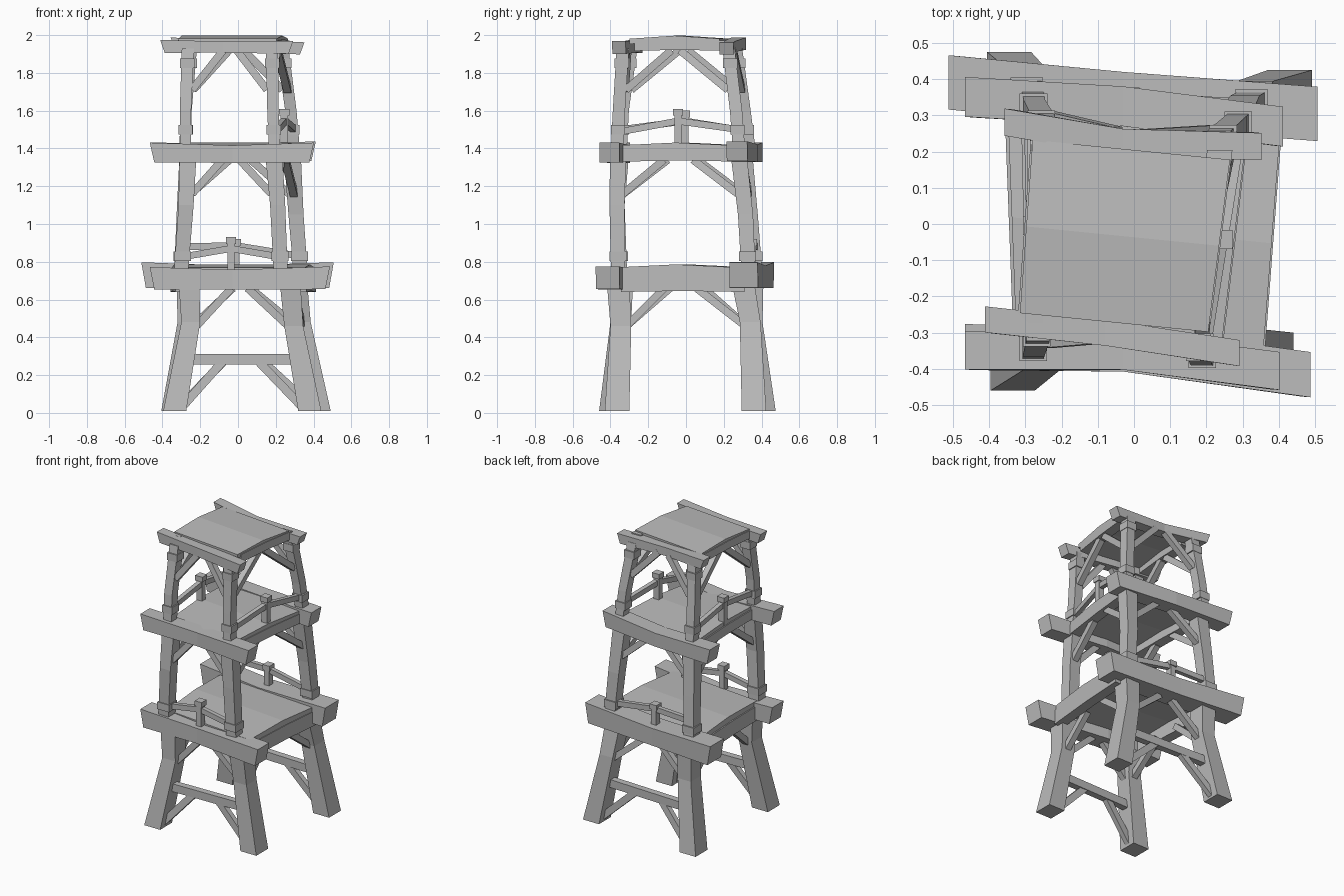
import bpy, bmesh
from mathutils import Vector

cube = bpy.data.objects.get("Cube")
if cube:
    bpy.data.objects.remove(cube)

wood = bpy.data.materials.new("grey_wood")
wood.use_nodes = True
wood.diffuse_color = (0.5, 0.5, 0.5, 1)
wood.node_tree.nodes["Principled BSDF"].inputs["Base Color"].default_value = (0.5, 0.5, 0.5, 1)

X, Y, Z = Vector((1, 0, 0)), Vector((0, 1, 0)), Vector((0, 0, 1))


def sweep(name, points, sizes, u, v, flare=0):
    """Loft rectangles (size along u, size along v) through the points."""
    bm = bmesh.new()
    pts = [Vector(p) for p in points]
    if isinstance(sizes, tuple):
        sizes = [sizes] * len(pts)
    along = (pts[-1] - pts[0]).normalized()
    rings = []
    for i, (p, (a, b)) in enumerate(zip(pts, sizes)):
        lean = along * flare * ((i == len(pts) - 1) - (i == 0))
        rings.append([bm.verts.new(p + u * a * s / 2 + v * b * t / 2 + lean * t)
                      for s, t in ((-1, -1), (1, -1), (1, 1), (-1, 1))])
    for r, q in zip(rings, rings[1:]):
        for k in range(4):
            bm.faces.new((r[k], r[k - 3], q[k - 3], q[k]))
    bm.faces.new(rings[0])
    bm.faces.new(rings[-1])
    bmesh.ops.recalc_face_normals(bm, faces=bm.faces)
    mesh = bpy.data.meshes.new(name)
    bm.to_mesh(mesh)
    bm.free()
    mesh.materials.append(wood)
    obj = bpy.data.objects.new(name, mesh)
    bpy.context.collection.objects.link(obj)


def brace(name, a, b, normal, width=0.045, depth=0.04):
    """Straight strut lying in the plane facing the given normal."""
    d = Vector(b) - Vector(a)
    sweep(name, [a, b], (depth, width), normal, d.cross(normal).normalized())


def mid(a, b, t=0.5, z=None):
    p = Vector(a).lerp(Vector(b), t)
    if z is not None:
        p.z = z
    return p


# Leg paths per corner and storey: (x, y, z) with section sizes
corners = ("front_right", "front_left", "back_left", "back_right")
lower = {
    "front_right": [(-.335, -.395, .01), (-.25, -.345, .48), (-.26, -.34, .70)],
    "front_left": [(.38, -.365, .01), (.295, -.345, .46), (.275, -.36, .70)],
    "back_left": [(.43, .36, .01), (.335, .34, .48), (.31, .30, .70)],
    "back_right": [(-.345, .41, .01), (-.27, .35, .48), (-.27, .35, .70)],
}
middle = {
    "front_right": [(-.30, -.35, .76), (-.275, -.365, 1.1), (-.265, -.345, 1.36)],
    "front_left": [(.225, -.36, .76), (.21, -.365, 1.1), (.19, -.36, 1.36)],
    "back_left": [(.33, .33, .76), (.307, .315, 1.05), (.288, .28, 1.36)],
    "back_right": [(-.30, .365, .76), (-.285, .34, 1.05), (-.265, .31, 1.36)],
}
upper = {
    "front_right": [(-.278, -.345, 1.4), (-.278, -.335, 1.6), (-.265, -.29, 1.93)],
    "front_left": [(.193, -.365, 1.4), (.185, -.355, 1.6), (.18, -.335, 1.93)],
    "back_left": [(.297, .28, 1.4), (.28, .265, 1.6), (.235, .225, 1.93)],
    "back_right": [(-.28, .335, 1.4), (-.275, .31, 1.6), (-.25, .265, 1.93)],
}
for storey, legs, sizes in (
        ("lower", lower, [(.122, .13), (.1, .11), (.11, .12)]),
        ("middle", middle, [(.075, .075), (.08, .08), (.09, .085)]),
        ("upper", upper, [(.06, .065), (.06, .065), (.065, .065)])):
    for c in corners:
        sweep(f"{storey}_leg_{c}", legs[c], sizes, X, Y)

# Long crossing beams, bent and thinner at the middle: ends, bend and section
beams = (
    ("lower_front", (-.455, -.34, .712), (-.03, -.345, .705), (.475, -.415, .715), (.125, .12)),
    ("lower_back", (-.50, .39, .73), (-.03, .345, .72), (.495, .305, .73), (.15, .135)),
    ("middle_front", (-.455, -.35, 1.378), (-.03, -.35, 1.37), (.39, -.405, 1.378), (.105, .105)),
    ("middle_back", (-.455, .35, 1.38), (-.03, .325, 1.375), (.40, .27, 1.385), (.11, .105)),
    ("roof_front", (-.40, -.265, 1.94), (-.08, -.30, 1.937), (.28, -.355, 1.935), (.072, .068)),
    ("roof_back", (-.345, .28, 1.955), (-.03, .225, 1.94), (.34, .215, 1.93), (.075, .065)),
)
for name, a, b, c, (w, h) in beams:
    sweep(name + "_beam", [a, b, c], [(w, h), (w, h * .88), (w, h)], Y, Z, .012)

# Side bearers and slightly humped, skewed decks: front x pair, back x pair, y limits
skew = Vector((1, -.1, 0))
decks = (
    ("lower", (-.325, .355), (-.35, .405), (-.345, .31), .69, .1, .745, .05),
    ("middle", (-.29, .235), (-.305, .315), (-.365, .31), 1.363, .066, 1.395, .04),
    ("roof", (-.315, .205), (-.28, .265), (-.272, .205), 1.944, .055, 1.967, .028),
)
for name, fx, bx, (y0, y1), bz, bh, dz, dh in decks:
    for side, k, s in (("right", 0, 1), ("left", 1, -1)):
        w = .07
        a = Vector((fx[k] + s * w * .4, y0, bz))
        b = Vector((bx[k] + s * w * .4, y1, bz))
        sweep(f"{name}_bearer_{side}", [a, mid(a, b, z=bz + .006), b], (w, bh), X, Z)
    f, r = Vector((sum(fx) / 2, y0, dz)), Vector((sum(bx) / 2, y1, dz))
    wf, wr = fx[1] - fx[0], bx[1] - bx[0]
    sweep(name + "_deck", [f, mid(f, r, z=dz + .016), r],
          [(wf, dh), ((wf + wr) / 2, dh), (wr, dh)], skew, Z)

# Knee braces from each leg to the frame above, on all four faces
faces = (("front", 0, 1, Y), ("left", 1, 2, X), ("back", 2, 3, Y), ("right", 3, 0, X))
for storey, legs, low, top, reach, side_reach in (("lower", lower, .46, .66, .42, .37),
                                                  ("middle", middle, 1.16, 1.34, .40, .38),
                                                  ("upper", upper, 1.71, 1.92, .42, .46)):
    for face, i, j, normal in faces:
        for a, b, tag in ((i, j, "a"), (j, i, "b")):
            p, q = legs[corners[a]], legs[corners[b]]
            knee, head = Vector(p[1]), Vector(p[2])
            t = (low - knee.z) / (head.z - knee.z)
            start = mid(knee, head, t, low)
            start += (Vector(q[2]) - head).normalized() * .03
            end = mid(head, q[2], reach if normal == Y else side_reach, top)
            brace(f"{storey}_brace_{face}_{tag}", start, end, normal, .04, .04)

# Ground storey cross bars with struts down to the feet, front and back
for face, i, j in (("front", 0, 1), ("back", 3, 2)):
    p, q = lower[corners[i]], lower[corners[j]]
    a, b = mid(p[0], p[1], .58), mid(q[0], q[1], .58)
    a.z = b.z = .285
    brace(f"cross_bar_{face}", a, b, Y, .055, .045)
    for leg, t, tag in ((p, .35, "right"), (q, .62, "left")):
        foot = mid(leg[0], leg[1], .06)
        foot.x += .04 if tag == "right" else -.04
        brace(f"foot_strut_{face}_{tag}", foot, mid(a, b, t), Y, .045, .035)

# Railings: lower deck front and back, middle deck left and right
rails = (
    ("front", middle, 0, 1, .5, (.825, .87, .825, .93), X, Y),
    ("back", middle, 3, 2, .46, (.88, .885, .83, .92), X, Y),
    ("left", upper, 1, 2, .5, (1.485, 1.545, 1.50, 1.61), Y, X),
    ("right", upper, 0, 3, .5, (1.50, 1.545, 1.49, 1.60), Y, X),
)
for face, legs, i, j, t, (z0, z1, z2, top), run, normal in rails:
    a, b = Vector(legs[corners[i]][0]), Vector(legs[corners[j]][0])
    m = mid(a, b, t, z1)
    base = a.z
    a.z, b.z = z0, z2
    sweep(f"rail_{face}", [a, m, b], (.03, .036), normal, Z)
    foot, neck, tip = (Vector((m.x, m.y, z)) for z in (base - .02, top - .035, top))
    sweep(f"rail_post_{face}", [foot, neck], (.038, .042), run, normal)
    sweep(f"rail_post_cap_{face}", [neck, tip], (.052, .055), run, normal)

# Collars where rails and roof timbers meet the legs
for c in corners:
    for name, legs, z, w in (("lower_collar", middle, .83, .09),
                             ("middle_collar", upper, 1.50, .076),
                             ("upper_collar", upper, 1.85, .076)):
        p = legs[c]
        k = 0 if z < p[1][2] else 1
        t = (z - p[k][2]) / (p[k + 1][2] - p[k][2])
        at = mid(p[k], p[k + 1], t)
        sweep(f"{name}_{c}", [at - Z * .025, at + Z * .025], (w, w), X, Y)
